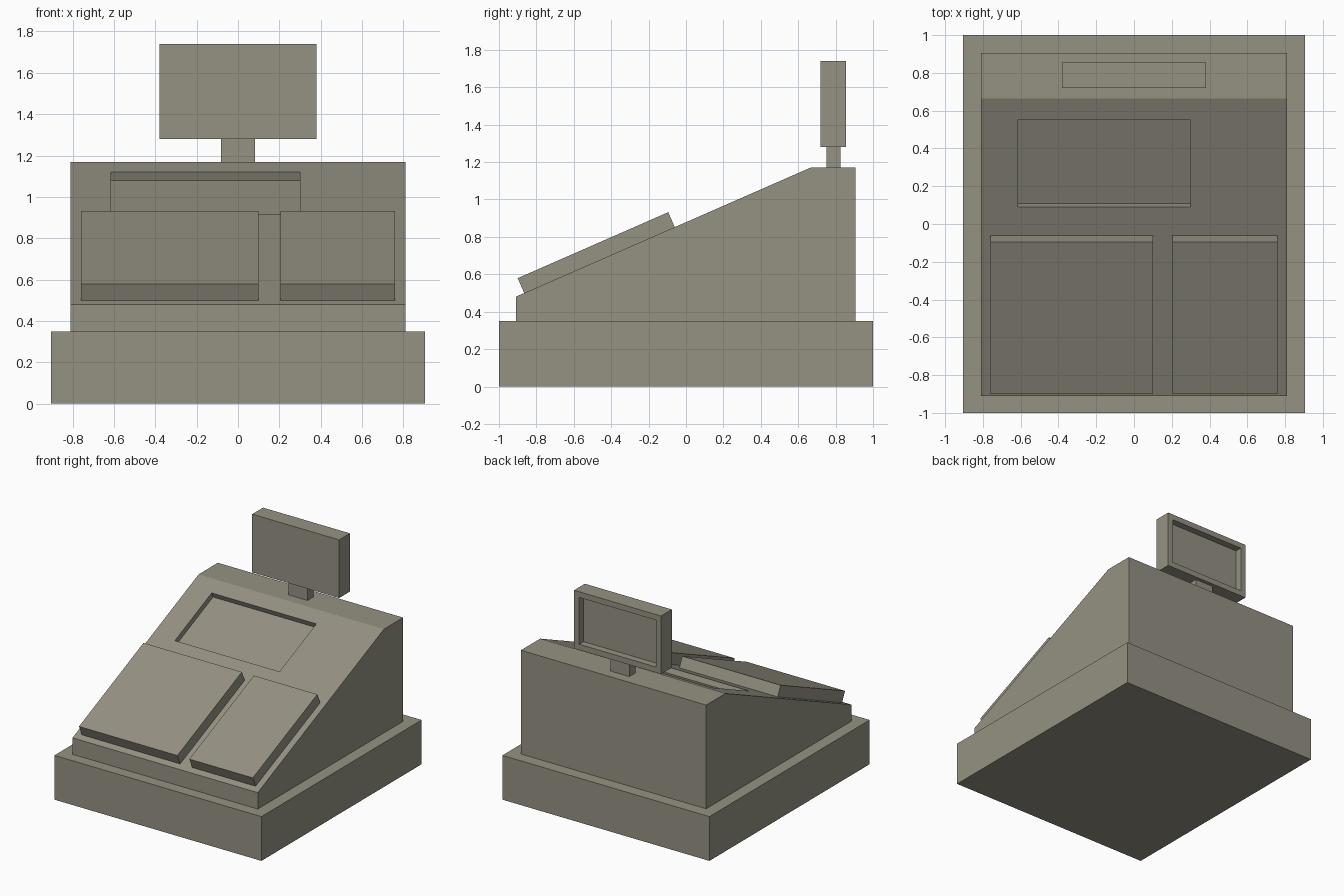
import bpy, bmesh
from mathutils import Vector

default = bpy.data.objects.get("Cube")
if default:
    bpy.data.objects.remove(default, do_unlink=True)

# One warm grey plastic for the whole machine
plastic = bpy.data.materials.new("warm_grey_plastic")
plastic.use_nodes = True
colour = (0.30, 0.285, 0.225, 1)
plastic.diffuse_color = colour
shader = next(n for n in plastic.node_tree.nodes if n.type == "BSDF_PRINCIPLED")
shader.inputs["Base Color"].default_value = colour
shader.inputs["Roughness"].default_value = 0.8

# Sloped console: front and back ends of the slope as (y, z)
low, high = Vector((-0.91, 0.48)), Vector((0.665, 1.17))
along = (high - low).normalized()
normal = Vector((-along.y, along.x))


def prism(name, x0, x1, profile):
    """Side profile of (y, z) points extruded from x0 to x1."""
    bm = bmesh.new()
    face = bm.faces.new([bm.verts.new((x0, y, z)) for y, z in profile])
    out = bmesh.ops.extrude_face_region(bm, geom=[face])
    verts = [g for g in out["geom"] if isinstance(g, bmesh.types.BMVert)]
    bmesh.ops.translate(bm, verts=verts, vec=(x1 - x0, 0, 0))
    bmesh.ops.recalc_face_normals(bm, faces=bm.faces)
    mesh = bpy.data.meshes.new(name)
    bm.to_mesh(mesh)
    bm.free()
    mesh.materials.append(plastic)
    obj = bpy.data.objects.new(name, mesh)
    bpy.context.collection.objects.link(obj)
    return obj


def box(name, x0, x1, y0, y1, z0, z1):
    return prism(name, x0, x1, [(y0, z0), (y1, z0), (y1, z1), (y0, z1)])


def slope_box(name, x0, x1, y0, y1, bottom, top):
    """Box lying on the slope, from y0 to y1 where it meets the surface."""
    a, b = (low + along * ((y - low.x) / along.x) for y in (y0, y1))
    return prism(name, x0, x1, [a + normal * bottom, b + normal * bottom,
                                b + normal * top, a + normal * top])


def cut(target, cutter):
    """Carve the cutter out of the target, then discard the cutter."""
    cutter.hide_render = True
    mod = target.modifiers.new("recess", "BOOLEAN")
    mod.operation, mod.solver, mod.object = "DIFFERENCE", "EXACT", cutter
    bpy.context.view_layer.objects.active = target
    bpy.ops.object.modifier_apply(modifier=mod.name)
    bpy.data.objects.remove(cutter, do_unlink=True)


# Cash drawer base and sloped console
box("drawer_base", -0.905, 0.905, -1, 1, 0, 0.35)
console = prism("console", -0.81, 0.81,
                [(low.x, 0.35), (0.905, 0.35), (0.905, high.y), high, low])

# Sunken operator display
cut(console, slope_box("display_cutter", -0.615, 0.30, 0.09, 0.55, -0.043, 0.1))

# Raised key pads
slope_box("main_key_pad", -0.76, 0.10, -0.865, -0.06, 0, 0.087)
slope_box("side_key_pad", 0.205, 0.76, -0.865, -0.06, 0, 0.087)

# Customer display on a short post, its screen sunk into the back
box("display_post", -0.083, 0.083, 0.75, 0.825, high.y, 1.28)
screen = box("customer_display", -0.38, 0.38, 0.72, 0.855, 1.28, 1.74)
cut(screen, box("screen_cutter", -0.335, 0.335, 0.80, 0.95, 1.325, 1.695))
